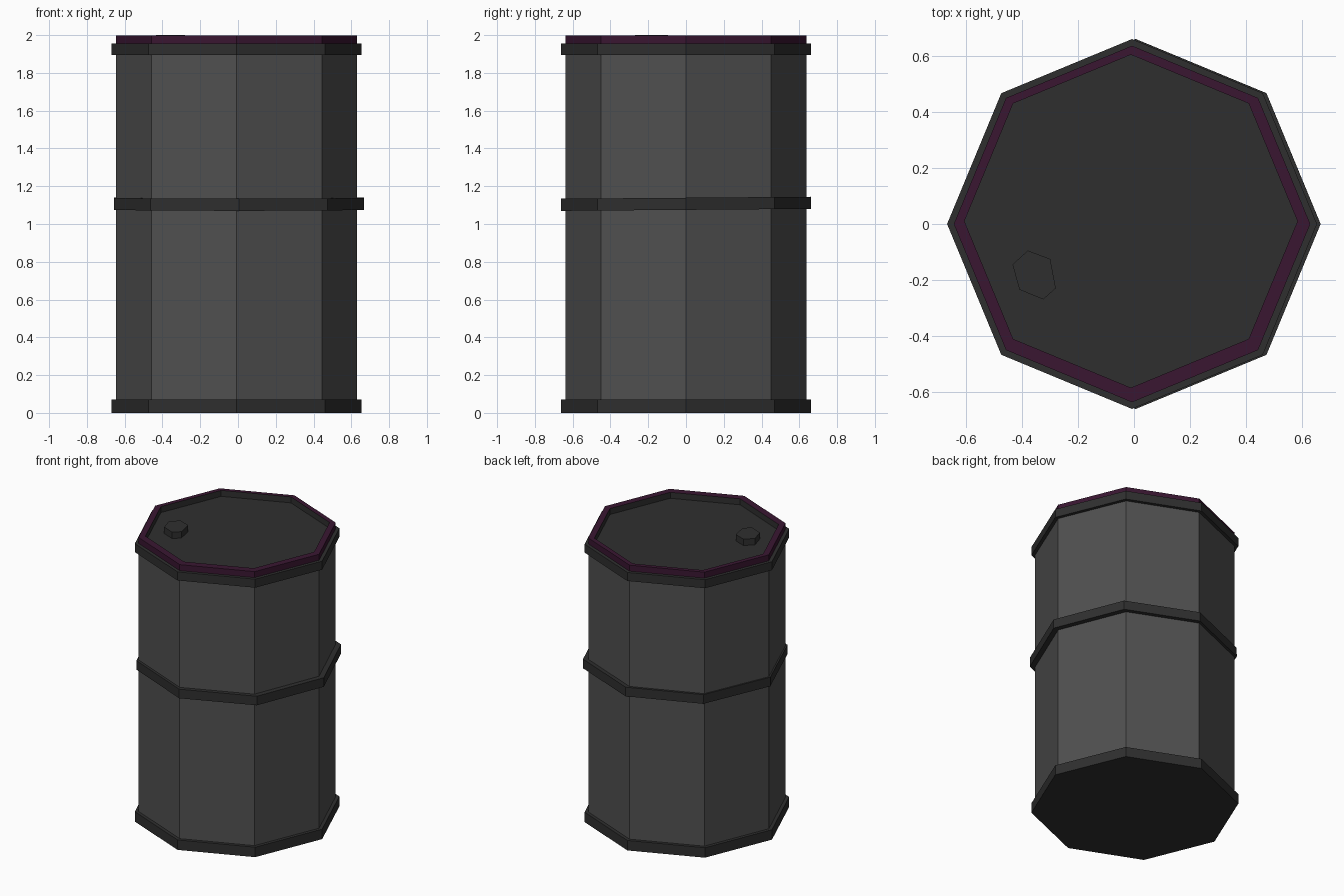
import bpy, bmesh
from math import sin, cos, pi

if "Cube" in bpy.data.objects:
    bpy.data.objects.remove(bpy.data.objects["Cube"])

def material(name, rgb):
    m = bpy.data.materials.new(name)
    m.diffuse_color = (*rgb, 1)
    m.use_nodes = True
    m.node_tree.nodes["Principled BSDF"].inputs["Base Color"].default_value = m.diffuse_color
    return m

steel = material("steel_grey", (0.08, 0.08, 0.08))
dark = material("dark_grey", (0.028, 0.028, 0.028))
purple = material("purple", (0.042, 0.008, 0.031))

def finish(name, bm, mats):
    bmesh.ops.recalc_face_normals(bm, faces=bm.faces)
    me = bpy.data.meshes.new(name)
    bm.to_mesh(me)
    bm.free()
    for m in mats:
        me.materials.append(m)
    ob = bpy.data.objects.new(name, me)
    bpy.context.collection.objects.link(ob)
    return ob

def stack(name, rings, mats, slots=()):
    """Skin a list of matching point loops, closing both ends."""
    bm = bmesh.new()
    loops = [[bm.verts.new(p) for p in r] for r in rings]
    n = len(loops[0])
    for k, (a, b) in enumerate(zip(loops, loops[1:])):
        for i in range(n):
            j = (i + 1) % n
            f = bm.faces.new((a[i], a[j], b[j], b[i]))
            f.material_index = slots[k] if slots else 0
    bm.faces.new(loops[0])
    bm.faces.new(loops[-1])
    return finish(name, bm, mats)

def octagon(r, z, cx=0.0, cy=0.0):
    return [(cx + r * cos(i * pi / 4), cy + r * sin(i * pi / 4), z) for i in range(8)]

CX = -0.007

# Barrel body
stack("barrel_body", [octagon(0.638, 0.01, CX), octagon(0.638, 1.94, CX)], [steel])

# Hoops; the middle one sits slightly off-centre and tilted
for name, z0, z1, cx, tilt in (("bottom_hoop", 0.0, 0.07, CX, 0),
                               ("middle_hoop", -0.032, 0.032, 0.006, 0.008),
                               ("top_hoop", 1.895, 1.955, CX, 0)):
    hoop = stack(name, [octagon(0.662, z0, cx), octagon(0.662, z1, cx)], [dark])
    if tilt:
        hoop.location.z = 1.107
        hoop.rotation_euler.x = tilt

# Lid with raised rim, dark inner wall and recessed floor
stack("lid", [octagon(0.638, 1.93, CX), octagon(0.638, 1.997, CX),
              octagon(0.596, 1.997, -0.011, 0.01), octagon(0.596, 1.945, -0.011, 0.01)],
      [purple, dark], (0, 0, 1))

# Uneven six-sided filler cap
hexagon = [(-0.435, -0.145), (-0.38, -0.095), (-0.30, -0.125),
           (-0.28, -0.23), (-0.325, -0.27), (-0.41, -0.235)]
stack("filler_cap", [[(x, y, z) for x, y in hexagon] for z in (1.935, 2.0)], [dark])
